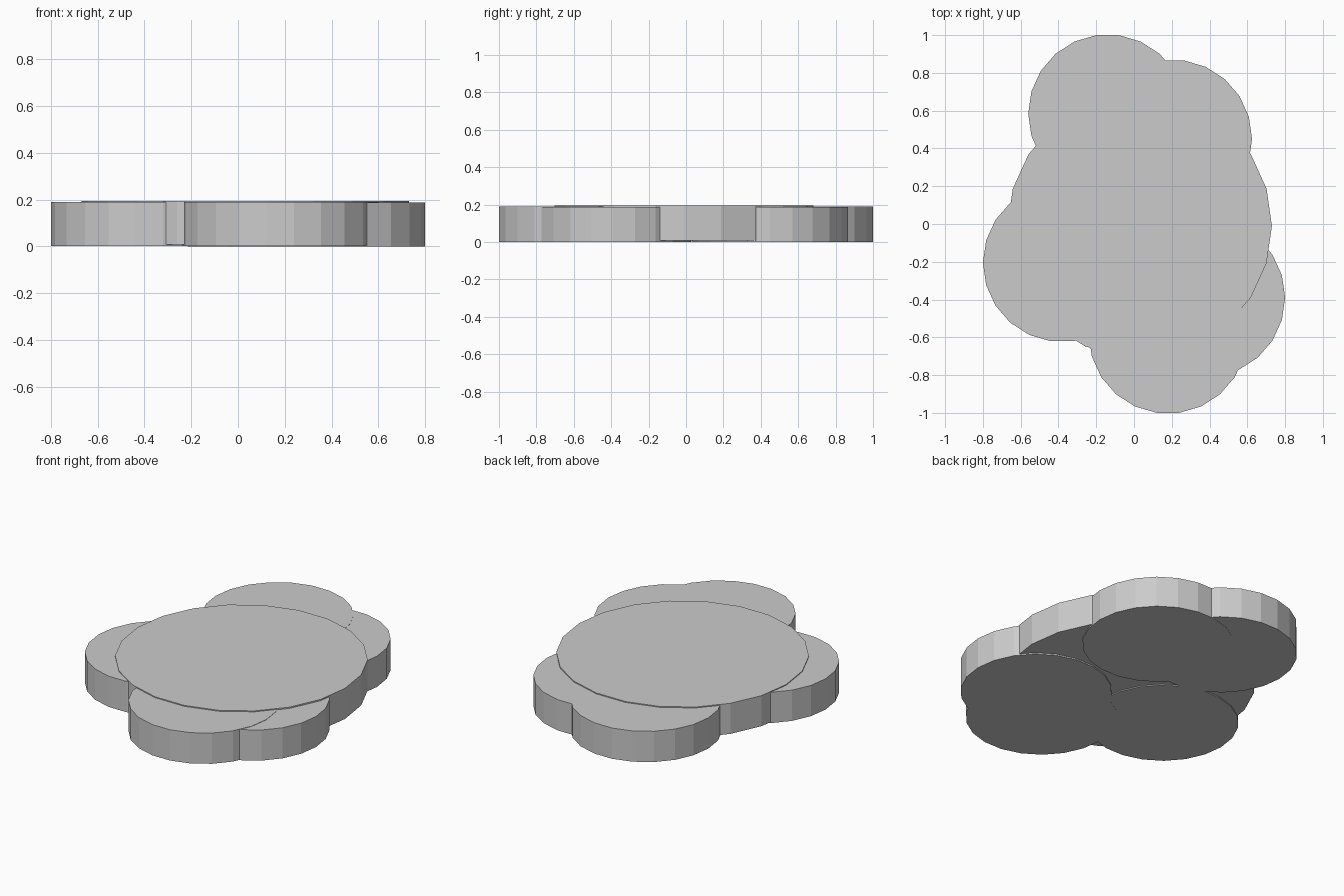
import bpy

if "Cube" in bpy.data.objects:
    bpy.data.objects.remove(bpy.data.objects["Cube"])


def disc(name, x, y, radius, bottom, top):
    """Flat-shaded 22-sided disc with a vertex on the +x axis."""
    bpy.ops.mesh.primitive_cylinder_add(
        vertices=22, radius=radius, depth=top - bottom,
        location=(x, y, (bottom + top) / 2))
    obj = bpy.context.object
    # the primitive starts on +y, so turn it a quarter to put a vertex on +x
    obj.rotation_euler.z = -1.5707963
    obj.name = name
    return obj


# large central disc, raised slightly above the lobes
disc("centre_disc", 0.03, -0.01, 0.70, 0.008, 0.195)

# overlapping lobes around the rim, with tiny height offsets
lobes = {
    "back_left_lobe": (-0.14, 0.584, 0.001, 0.189),
    "back_right_lobe": (0.205, 0.45, 0.0, 0.188),
    "left_lobe": (-0.38, -0.205, 0.002, 0.190),
    "front_lobe": (0.18, -0.584, 0.001, 0.189),
    "right_lobe": (0.38, -0.39, 0.0, 0.187),
}
for name, (x, y, bottom, top) in lobes.items():
    disc(name, x, y, 0.42, bottom, top)
